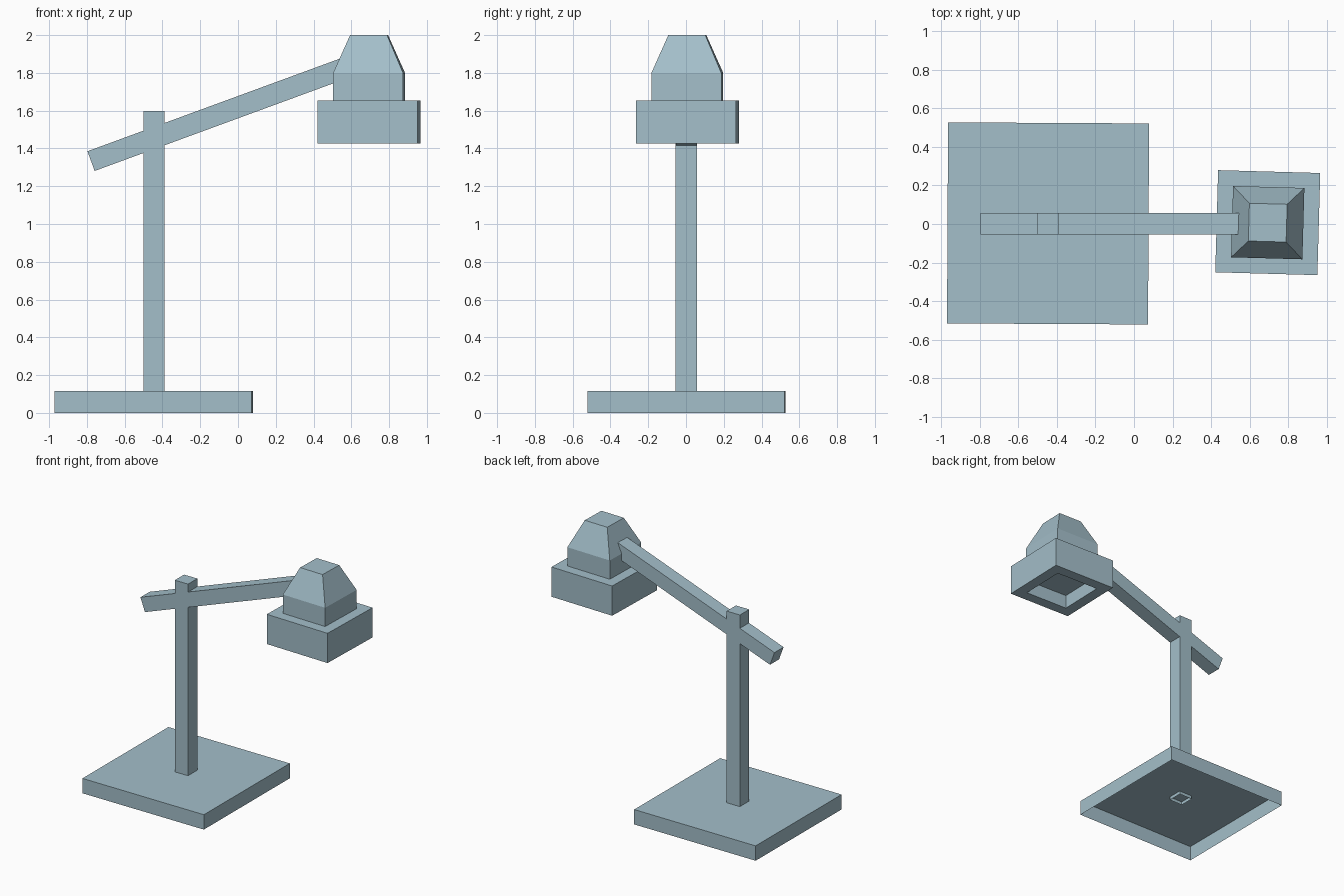
import bpy, bmesh, math
from mathutils import Matrix, Vector

if "Cube" in bpy.data.objects:
    bpy.data.objects.remove(bpy.data.objects["Cube"])

metal = bpy.data.materials.new("blue grey metal")
metal.diffuse_color = (0.37, 0.52, 0.59, 1)
metal.use_nodes = True
metal.node_tree.nodes["Principled BSDF"].inputs["Base Color"].default_value = metal.diffuse_color


def square_loft(name, rings, loc, rot=(0, 0, 0), open_bottom=False):
    """Loft square rings given as (half width, height), bottom to top."""
    bm = bmesh.new()
    loops = []
    for h, z in rings:
        corners = ((-h, -h), (h, -h), (h, h), (-h, h))
        loops.append([bm.verts.new((x, y, z)) for x, y in corners])
    for a, b in zip(loops, loops[1:]):
        for i in range(4):
            j = (i + 1) % 4
            bm.faces.new((a[i], a[j], b[j], b[i]))
    bm.faces.new(loops[-1])
    if not open_bottom:
        bm.faces.new(loops[0][::-1])
    me = bpy.data.meshes.new(name)
    bm.to_mesh(me)
    bm.free()
    me.materials.append(metal)
    ob = bpy.data.objects.new(name, me)
    ob.location = loc
    ob.rotation_euler = [math.radians(r) for r in rot]
    bpy.context.collection.objects.link(ob)
    return ob


# Hollow base tray, open underneath
square_loft("base", [(0.5215, 0), (0.5215, 0.115)], (-0.446, 0.003, 0),
            (0, 0, -0.3), True)

# Post, its open foot poking just through the base plate
square_loft("post", [(0.0565, 0.09), (0.0565, 1.597)], (-0.445, 0.001, 0),
            open_bottom=True)

# Tilted arm running through the post into the lamp head
square_loft("arm", [(0.0555, 0), (0.0555, 1.468)], (-0.778, 0.002, 1.333),
            (0, 69.85, 0))

# Lamp head: recess below, wide shade, narrow housing, tapered top
square_loft("lamp_head",
            [(0.181, 1.53), (0.181, 1.425), (0.265, 1.425), (0.265, 1.655),
             (0.185, 1.655), (0.185, 1.8), (0.098, 2.0)],
            (0.694, 0.007, 0), (0, 0, -1.6))
